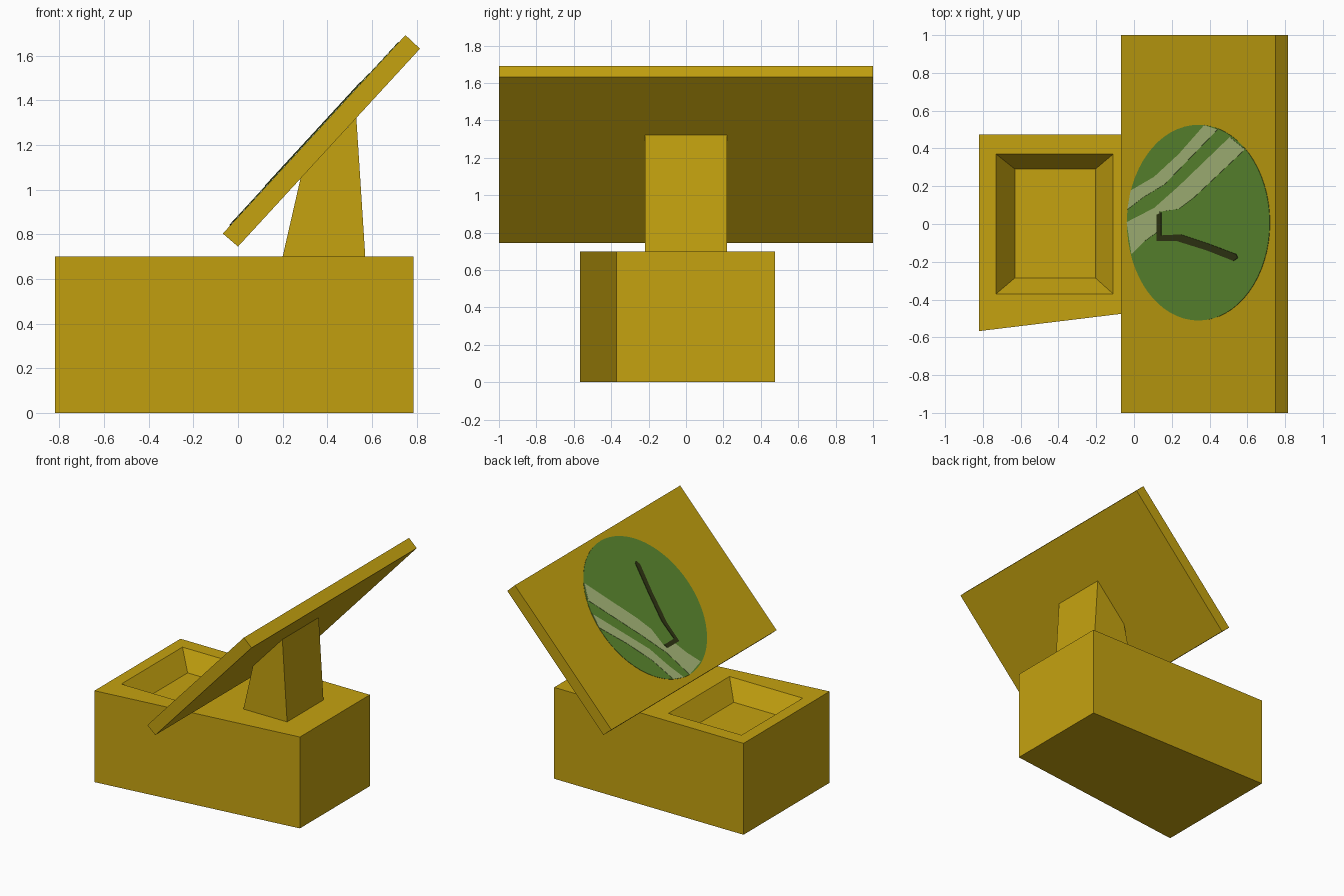
import bpy, math
from mathutils import Vector

if "Cube" in bpy.data.objects:
    bpy.data.objects.remove(bpy.data.objects["Cube"])


def material(name, rgb):
    m = bpy.data.materials.new(name)
    m.diffuse_color = (*rgb, 1)
    m.use_nodes = True
    m.node_tree.nodes["Principled BSDF"].inputs["Base Color"].default_value = m.diffuse_color
    return m


GOLD = material("gold", (0.56, 0.365, 0.005))
GREEN = material("leaf green", (0.11, 0.26, 0.03))
PALE = material("pale green", (0.40, 0.50, 0.20))
DARK = material("dark olive", (0.03, 0.037, 0.007))


def loft(name, loops, mat):
    """Closed solid skinned through equal-length loops, capped at both ends."""
    n = len(loops[0])
    verts = [p for loop in loops for p in loop]
    faces = [tuple(reversed(range(n))), tuple(range(len(verts) - n, len(verts)))]
    for k in range(len(loops) - 1):
        for i in range(n):
            j = (i + 1) % n
            faces.append((k * n + i, k * n + j, (k + 1) * n + j, (k + 1) * n + i))
    me = bpy.data.meshes.new(name)
    me.from_pydata(verts, [], faces)
    me.materials.append(mat)
    ob = bpy.data.objects.new(name, me)
    bpy.context.collection.objects.link(ob)
    return ob


def side_profile(name, pts, half, mat):
    """Extrude a front-view (x, z) profile along y."""
    return loft(name, [[(x, half, z) for x, z in pts],
                       [(x, -half, z) for x, z in pts]], mat)


def rect(x0, x1, y0, y1, z):
    return [(x0, y0, z), (x1, y0, z), (x1, y1, z), (x0, y1, z)]


# Base block with slanted front side and a sunken tray
foot = [(-0.82, -0.567), (0.785, -0.372), (0.785, 0.475), (-0.82, 0.475)]
loft("base", [[(x, y, 0) for x, y in foot],
              [(x, y, 0.7) for x, y in foot],
              rect(-0.73, -0.11, -0.37, 0.37, 0.7),
              rect(-0.63, -0.205, -0.285, 0.29, 0.56)], GOLD)

# Stand and tilted panel
side_profile("stand", [(0.2, 0.7), (0.57, 0.7), (0.53, 1.321), (0.28, 1.05)], 0.22, GOLD)
LOW, HIGH = Vector((-0.068, 0, 0.803)), Vector((0.75, 0, 1.692))
side_profile("panel", [(LOW.x, LOW.z), (0, 0.745), (0.815, 1.631), (HIGH.x, HIGH.z)], 1.0, GOLD)

# Painted details: thin plates on the panel, outlined as seen from the top
SLOPE = (HIGH.z - LOW.z) / (HIGH.x - LOW.x)
NORMAL = Vector((-SLOPE, 0, 1)).normalized()
CX, CY, RX, RY = 0.3425, 0.007, 0.378, 0.518


def plate(name, pts, height, mat):
    loops = []
    for h in (0.0005, height):
        loop = []
        for x, y in pts:
            # keep outlines inside the disc
            r = max(1, math.hypot((x - CX) / RX, (y - CY) / RY))
            x, y = CX + (x - CX) / r, CY + (y - CY) / r
            loop.append(Vector((x, y, LOW.z + (x - LOW.x) * SLOPE)) + NORMAL * h)
        loops.append(loop)
    return loft(name, loops, mat)


disc = [(CX + RX * math.cos(a), CY + RY * math.sin(a))
        for a in (math.tau * i / 64 for i in range(64))]
plate("disc", disc, 0.003, GREEN)
plate("upper_stripe", [(-0.05, 0.08), (0.05, 0.14), (0.165, 0.21), (0.31, 0.36),
                       (0.445, 0.50), (0.375, 0.525), (0.24, 0.37), (0.11, 0.25),
                       (-0.02, 0.18)], 0.005, PALE)
plate("lower_stripe", [(-0.01, -0.16), (0.06, -0.09), (0.13, -0.04), (0.14, 0.065),
                       (0.24, 0.08), (0.32, 0.14), (0.59, 0.395), (0.51, 0.46),
                       (0.24, 0.20), (0.11, 0.085), (-0.04, 0.01)], 0.005, PALE)
plate("short_mark", [(0.125, -0.09), (0.147, -0.09), (0.147, 0.06), (0.125, 0.05)],
      0.007, DARK)
plate("long_mark", [(0.147, -0.09), (0.23, -0.09), (0.39, -0.14), (0.53, -0.195),
                    (0.553, -0.18), (0.545, -0.16), (0.40, -0.105), (0.25, -0.055),
                    (0.147, -0.06)], 0.007, DARK)
